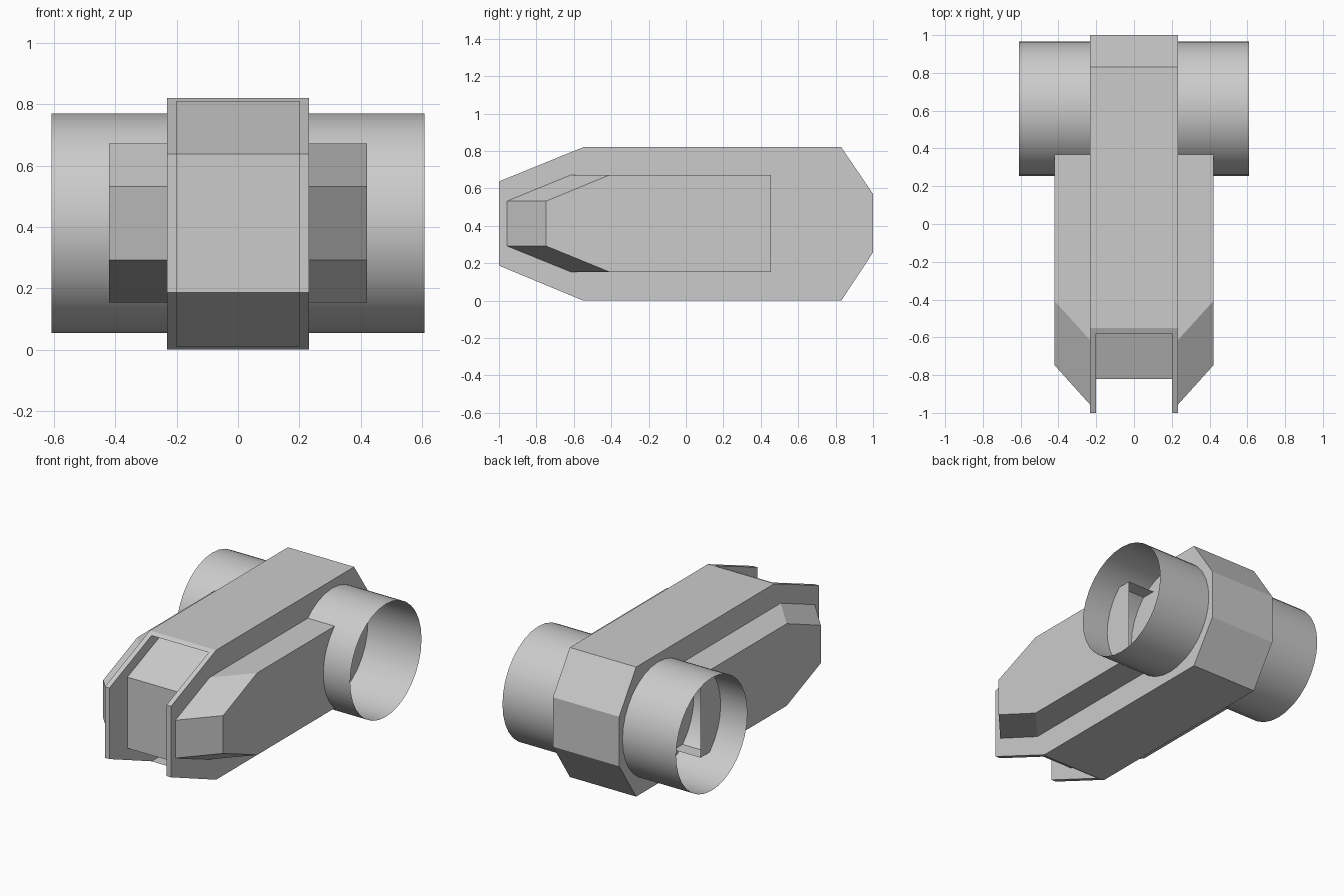
import bpy, bmesh, math

if "Cube" in bpy.data.objects:
    bpy.data.objects.remove(bpy.data.objects["Cube"])


def make_object(name, bm, mirror=False):
    bmesh.ops.recalc_face_normals(bm, faces=bm.faces[:])
    mesh = bpy.data.meshes.new(name)
    bm.to_mesh(mesh)
    bm.free()
    obj = bpy.data.objects.new(name, mesh)
    bpy.context.collection.objects.link(obj)
    if mirror:
        obj.modifiers.new("Mirror", 'MIRROR').use_axis[0] = True
    return obj


def loft(name, ring_a, ring_b):
    """Closed solid between two matching rings of (x, y, z) points."""
    bm = bmesh.new()
    a = [bm.verts.new(p) for p in ring_a]
    b = [bm.verts.new(p) for p in ring_b]
    for i in range(len(a)):
        j = (i + 1) % len(a)
        bm.faces.new((a[i], a[j], b[j], b[i]))
    bm.faces.new(a)
    bm.faces.new(b)
    return make_object(name, bm)


def extrude_profile(name, profile, half):
    return loft(name, [(-half, y, z) for y, z in profile],
                [(half, y, z) for y, z in profile])


# Central hull with chamfered nose and tail
hull = extrude_profile("hull", [
    (-1, 0.187), (-1, 0.637), (-0.55, 0.82), (0.83, 0.82),
    (1, 0.57), (1, 0.257), (0.83, 0), (-0.55, 0)], 0.232)

# Recess in the nose, following its slopes
cutter = extrude_profile("nose_cutter", [
    (-1.1, 0.012), (-1.1, 0.808), (-0.578, 0.808), (-0.398, 0.808),
    (-0.82, 0.637), (-0.82, 0.187), (-0.398, 0.012), (-0.578, 0.012)], 0.2)
cutter.hide_render = True
cut = hull.modifiers.new("NoseRecess", 'BOOLEAN')
cut.operation = 'DIFFERENCE'
cut.solver = 'EXACT'
cut.object = cutter
bpy.context.view_layer.objects.active = hull
bpy.ops.object.modifier_apply(modifier=cut.name)
bpy.data.objects.remove(cutter)

# Side pods: raked nose, open at the rear and against the hull
bm = bmesh.new()
rings = []
for x, nose, shoulder in ((0.232, -0.957, -0.615), (0.42, -0.748, -0.408)):
    rings.append([bm.verts.new((x, y, z)) for y, z in (
        (0.455, 0.153), (shoulder, 0.153), (nose, 0.292),
        (nose, 0.532), (shoulder, 0.672), (0.455, 0.672))])
inner, outer = rings
for i in range(5):
    bm.faces.new((inner[i], inner[i + 1], outer[i + 1], outer[i]))
bm.faces.new(outer)
make_object("side_pod", bm, mirror=True)

# Open thin-walled tubes at the rear
bm = bmesh.new()
SIDES, R = 32, 0.357
rings = [[bm.verts.new((x, 0.61 + R * math.sin(t), 0.412 + R * math.cos(t)))
          for t in (2 * math.pi * i / SIDES for i in range(SIDES))]
         for x in (0.232, 0.608)]
for i in range(SIDES):
    j = (i + 1) % SIDES
    bm.faces.new((rings[0][i], rings[0][j], rings[1][j], rings[1][i])).smooth = True
make_object("rear_tube", bm, mirror=True)
